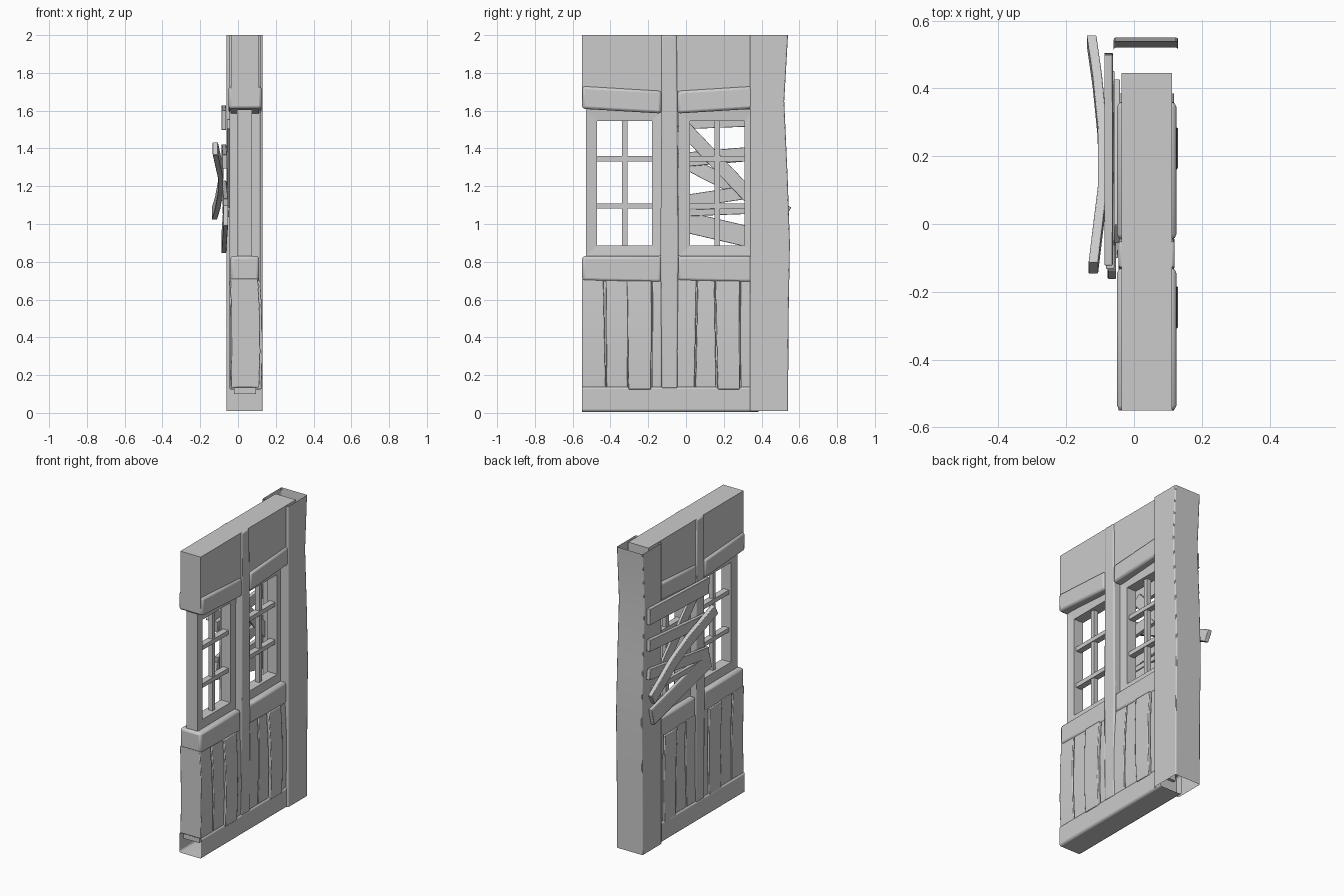
import bpy, bmesh, math
from mathutils import Vector

cube = bpy.data.objects.get("Cube")
if cube:
    bpy.data.objects.remove(cube)

wood = bpy.data.materials.new("weathered grey")
wood.use_nodes = True
GREY = (0.6, 0.6, 0.6, 1)
wood.diffuse_color = GREY
wood.node_tree.nodes["Principled BSDF"].inputs["Base Color"].default_value = GREY


def loft(name, rings, bevel=0.0, caps=True):
    """Skin a row of four-cornered rings, then round the edges."""
    bm = bmesh.new()
    rows = [[bm.verts.new(p) for p in ring] for ring in rings]
    for a, b in zip(rows, rows[1:]):
        for i in range(4):
            j = (i + 1) % 4
            bm.faces.new((a[i], a[j], b[j], b[i]))
    if caps:
        bm.faces.new(rows[0])
        bm.faces.new(rows[-1])
    bmesh.ops.recalc_face_normals(bm, faces=bm.faces)
    mesh = bpy.data.meshes.new(name)
    bm.to_mesh(mesh)
    bm.free()
    mesh.materials.append(wood)
    obj = bpy.data.objects.new(name, mesh)
    bpy.context.collection.objects.link(obj)
    if bevel:
        mod = obj.modifiers.new("rounded edges", "BEVEL")
        mod.width, mod.segments = bevel, 2
        mod.limit_method, mod.angle_limit = "ANGLE", math.radians(40)
    bpy.ops.object.select_all(action="DESELECT")
    obj.select_set(True)
    bpy.context.view_layer.objects.active = obj
    bpy.ops.object.shade_smooth_by_angle(angle=math.radians(35))
    return obj


def level(z, x, y):
    """Horizontal ring for uprights."""
    return [(x[0], y[0], z), (x[1], y[0], z), (x[1], y[1], z), (x[0], y[1], z)]


def upright(y, x, z):
    """Ring across the wall for rails."""
    return [(x[0], y, z[0]), (x[1], y, z[0]), (x[1], y, z[1]), (x[0], y, z[1])]


def block(name, x, y, z, bevel=0.0):
    return loft(name, [level(z[0], x, y), level(z[1], x, y)], bevel)


def board(name, path, width, thick=0.025):
    """Nailed board following (x, y, z) points in the wall plane."""
    pts = [Vector(p) for p in path]
    run = pts[-1] - pts[0]
    side = Vector((0, -run.z, run.y)).normalized() * width / 2
    out = Vector((thick / 2, 0, 0))
    loft(name, [[p - side - out, p - side + out, p + side + out, p + side - out]
                for p in pts], 0.003)


# Hollow corner post with a wavy outer face
loft("corner_post", [level(z, (-0.06, 0.13), (0.34, y)) for z, y in
     ((0.01, 0.54), (0.5, 0.543), (0.9, 0.55), (1.25, 0.538), (1.65, 0.52), (2, 0.54))],
     0.006, caps=False)

# Centre post, upper panel and sill
loft("centre_post", [level(z, (-0.045, 0.12), y) for z, y in
     ((0.13, (-0.13, -0.045)), (0.9, (-0.135, -0.04)), (1.6, (-0.13, -0.045)), (2, (-0.13, -0.05)))],
     0.008)
block("upper_panel", (-0.037, 0.112), (-0.55, 0.445), (1.66, 2))
loft("sill", [upright(y, (-0.045, 0.118), (0.005, 0.138)) for y in (-0.55, 0.385)],
     0.012, caps=False)

# Rails above and below the windows
for label, y, tops in (("front", (-0.55, -0.13), (1.73, 1.705)),
                       ("rear", (-0.045, 0.36), (1.705, 1.73))):
    loft(label + "_upper_rail", [upright(a, (-0.05, 0.125), (b - 0.12, b))
         for a, b in zip(y, tops)], 0.015)
    loft(label + "_lower_rail", [upright(a, (-0.04, 0.112), (b, 0.83))
         for a, b in zip(y, (0.7, 0.69))], 0.015)


# Windows: mitred frame and glazing bars
def window(label, shift):
    y0, y1, z0, z1 = -0.53 + shift, -0.13 + shift, 0.83, 1.605
    outer = [(y0, z0), (y1, z0), (y1, z1), (y0, z1)]
    inner = [(y0 + .06, z0 + .055), (y1 - .05, z0 + .055), (y1 - .05, z1 - .06), (y0 + .06, z1 - .06)]
    names = ("bottom", "rear", "top", "front")
    for i in range(4):
        j = (i + 1) % 4
        rings = [[(-0.005, *outer[k]), (0.075, *outer[k]), (0.07, *inner[k]), (0.0, *inner[k])]
                 for k in (i, j)]
        loft(label + "_frame_" + names[i], rings)
    mid = -0.325 + shift
    block(label + "_upright_bar", (0.02, 0.05), (mid - .014, mid + .014), (z0 + .05, z1 - .05))
    for z in (1.095, 1.345):
        block(label + "_cross_bar", (0.015, 0.055), (y0 + .05, y1 - .04), (z - .014, z + .014))


window("front_window", 0)
window("rear_window", 0.49)

# Lower planks, with wider proud ones in each bay
block("lower_backing", (-0.02, 0.095), (-0.54, 0.36), (0.1, 0.72))
planks = [  # y at foot, y at head, proud
    (-0.55, -0.425, -0.55, -0.437, False), (-0.42, -0.31, -0.425, -0.305, False),
    (-0.305, -0.185, -0.312, -0.182, True), (-0.18, -0.13, -0.177, -0.13, False),
    (-0.05, 0.045, -0.05, 0.055, False), (0.05, 0.16, 0.062, 0.15, False),
    (0.168, 0.285, 0.155, 0.283, True), (0.29, 0.36, 0.288, 0.36, False)]
for a, b, c, d, proud in planks:
    e = 0.012 if proud else 0.0
    lo, hi = (0.125, 0.7) if proud else (0.135, 0.71)
    rings = []
    for t, bulge in ((0, 0), (0.33, 0.006), (0.7, 0.003), (1, -0.006)):
        rings.append(level(lo + (hi - lo) * t, (-0.038 - e / 2 + bulge / 2, 0.112 + e + bulge),
                           (a + (c - a) * t, b + (d - b) * t)))
    loft("lower_plank", rings, 0.004)

# Boards nailed across the rear window
board("top_board", [(-0.075, -0.12, 1.55), (-0.075, 0.5, 1.575)], 0.105)
board("second_board", [(-0.07, -0.13, 1.33), (-0.075, 0.5, 1.385)], 0.075)
board("third_board", [(-0.065, -0.13, 1.1), (-0.075, 0.5, 1.195)], 0.07)
board("fourth_board", [(-0.06, -0.1, 1.055), (-0.07, 0.45, 1.075)], 0.035)
board("bottom_board", [(-0.065, -0.15, 1.045), (-0.075, 0.47, 0.9)], 0.11)
board("inner_brace", [(-0.05, -0.03, 1.53), (-0.05, 0.4, 1.08)], 0.075, 0.018)
board("outer_brace", [(-0.12, -0.13, 1.4), (-0.108, -0.03, 1.345), (-0.092, 0.1, 1.275),
      (-0.093, 0.27, 1.19), (-0.108, 0.42, 1.11), (-0.125, 0.54, 1.055)], 0.075, 0.028)
